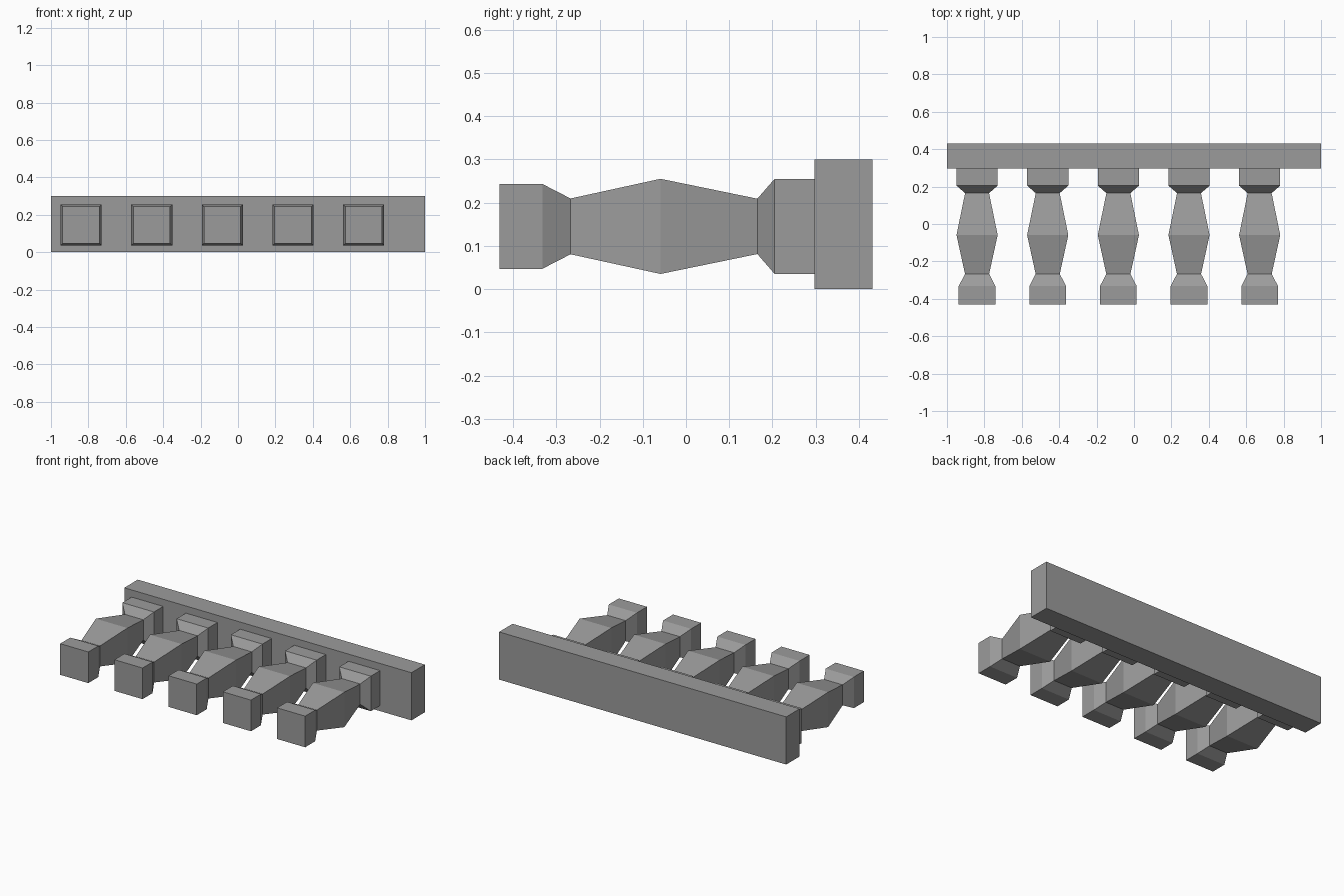
import bpy, bmesh

if "Cube" in bpy.data.objects:
    bpy.data.objects.remove(bpy.data.objects["Cube"])

# Dark grey stone
stone = bpy.data.materials.new("dark_grey")
stone.diffuse_color = (0.33, 0.33, 0.33, 1)
stone.use_nodes = True
stone.node_tree.nodes["Principled BSDF"].inputs["Base Color"].default_value = stone.diffuse_color

def make_object(name, bm):
    bmesh.ops.recalc_face_normals(bm, faces=bm.faces)
    mesh = bpy.data.meshes.new(name)
    bm.to_mesh(mesh)
    bm.free()
    mesh.materials.append(stone)
    obj = bpy.data.objects.new(name, mesh)
    bpy.context.collection.objects.link(obj)
    return obj

def square_loft(name, x, z, sections):
    """Square cross-sections (y, half_x, half_z) joined along y, capped at both ends."""
    bm = bmesh.new()
    rings = [[bm.verts.new((x + sx * hx, y, z + sz * hz))
              for sx, sz in ((-1, -1), (1, -1), (1, 1), (-1, 1))]
             for y, hx, hz in sections]
    for a, b in zip(rings, rings[1:]):
        for i in range(4):
            j = (i + 1) % 4
            bm.faces.new((a[i], a[j], b[j], b[i]))
    bm.faces.new(rings[0])
    bm.faces.new(rings[-1])
    return make_object(name, bm)

# Long rail at the back
square_loft("rail", 0, 0.15, [(0.297, 1.0, 0.15), (0.431, 1.0, 0.15)])

# Square balusters: foot, neck, belly, neck, cap
profile = [(-0.431, 0.098), (-0.332, 0.098), (-0.267, 0.0645), (-0.059, 0.11),
           (0.165, 0.064), (0.205, 0.11), (0.297, 0.11)]
for i in range(5):
    square_loft(f"baluster_{i + 1}", -0.839 + 0.3777 * i, 0.145,
                [(y, h, h) for y, h in profile])
